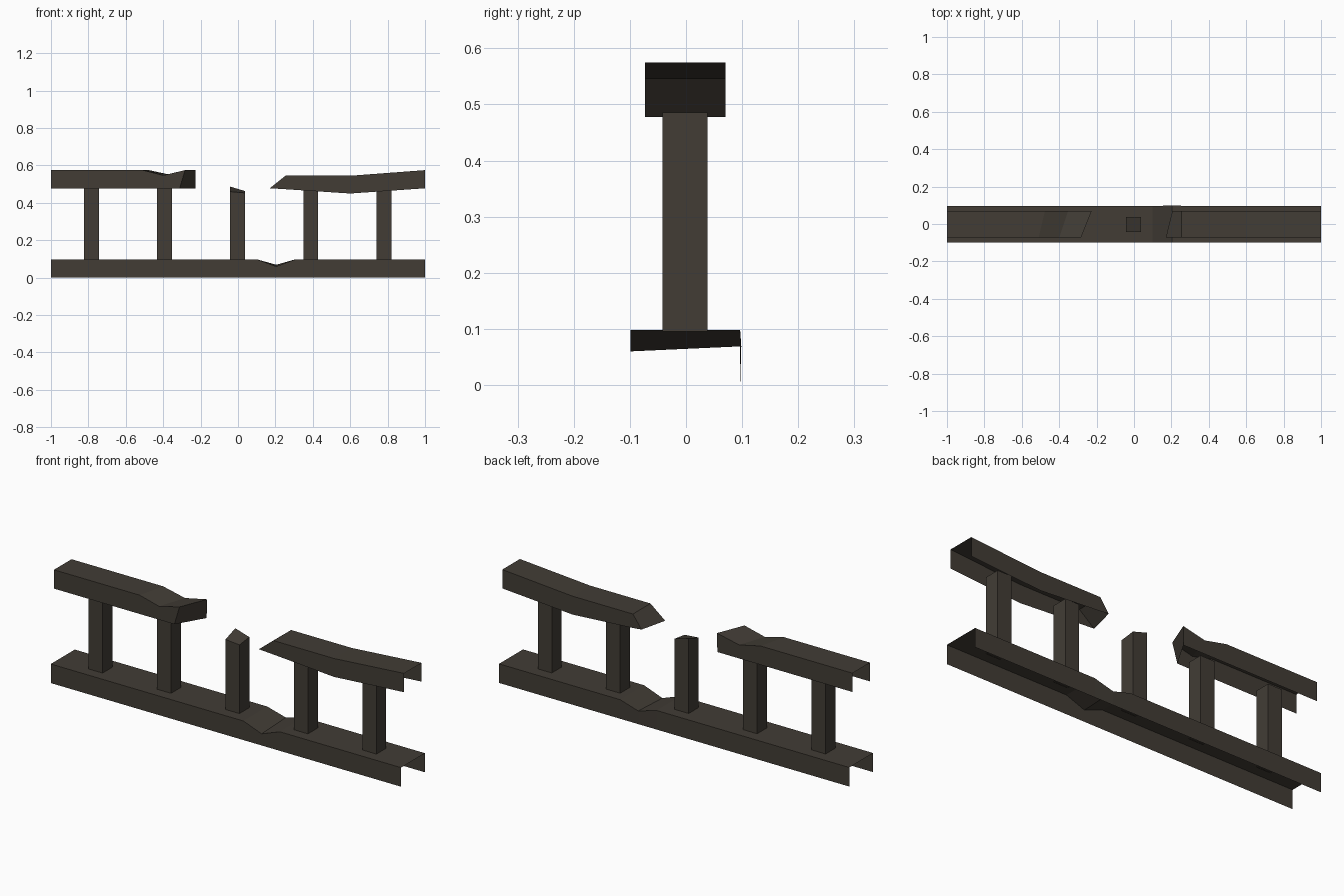
import bpy, bmesh

if "Cube" in bpy.data.objects:
    bpy.data.objects.remove(bpy.data.objects["Cube"])

# One dark weathered metal colour
mat = bpy.data.materials.new("dark_brown_metal")
mat.diffuse_color = (0.054, 0.046, 0.036, 1)
mat.use_nodes = True
mat.node_tree.nodes["Principled BSDF"].inputs["Base Color"].default_value = mat.diffuse_color


def finish(name, bm):
    bmesh.ops.remove_doubles(bm, verts=bm.verts, dist=0.0001)
    bmesh.ops.dissolve_degenerate(bm, edges=bm.edges, dist=0.0001)
    me = bpy.data.meshes.new(name)
    bm.to_mesh(me)
    bm.free()
    me.materials.append(mat)
    ob = bpy.data.objects.new(name, me)
    bpy.context.collection.objects.link(ob)
    return ob


def channel(name, sections, cap_end=False):
    """Thin downward-open channel. Each section, left to right, is
    front bottom, front top, back top, back bottom."""
    bm = bmesh.new()
    rings = [[bm.verts.new(p) for p in s] for s in sections]
    for a, b in zip(rings, rings[1:]):
        for i in range(3):
            bm.faces.new((a[i], b[i], b[i + 1], a[i + 1]))
    if cap_end:
        bm.faces.new(rings[-1])
    return finish(name, bm)


def section(x, y0, y1, z0, z1):
    return [(x, y0, z0), (x, y0, z1), (x, y1, z1), (x, y1, z0)]


# Base channel with a dent in its top
B0, B1, BT = -0.0985, 0.0965, 0.0985
channel("base_rail", [
    section(-1, B0, B1, 0, BT),
    section(0.1, B0, B1, 0, BT),
    [(0.204, B0, 0), (0.204, B0, 0.06), (0.204, 0.0985, 0.069), (0.204, B1, 0)],
    section(0.308, B0, B1, 0, BT),
    section(1, B0, B1, 0, BT)])

# Left half of the top rail, buckled and torn at a slant with a closed end
T0, T1, ZB, ZT = -0.073, 0.07, 0.478, 0.575
channel("top_rail_left", [
    section(-1, T0, T1, ZB, ZT),
    [(-0.51, T0, ZB), (-0.51, T0, ZT), (-0.476, T1, ZT), (-0.476, T1, ZB)],
    [(-0.40, T0, ZB), (-0.40, T0, 0.547), (-0.352, T1, 0.548), (-0.352, T1, ZB)],
    [(-0.312, T0, ZB), (-0.283, T0, ZT), (-0.226, T1, ZT), (-0.228, T1, ZB)],
], cap_end=True)

# Right half of the top rail, sagging, with a wedge-shaped torn end
tip_f, tip_b = (0.17, T0, ZB), (0.205, T1, ZB)
channel("top_rail_right", [
    [tip_f, tip_f, tip_b, tip_b],
    section(0.254, T0, T1, 0.473, 0.545),
    section(0.6, T0, T1, 0.45, 0.545),
    section(1, T0, T1, ZB, ZT)])

# Five square posts, the middle one snapped off at a slant
for k in range(-2, 3):
    bm = bmesh.new()
    bmesh.ops.create_cube(bm, size=1)
    cx = -0.002 + 0.391 * k
    for v in bm.verts:
        left, front, top = v.co.x < 0, v.co.y < 0, v.co.z > 0
        z = 0.486 if top else 0.095
        if top and k == 0:
            z = 0.46 - 0.007 * (not left) if front else (0.487 if left else 0.463)
        v.co = (cx + v.co.x * 0.08, -0.002 + v.co.y * 0.08, z)
    # the posts are open underneath
    low = [f for f in bm.faces if all(v.co.z < 0.1 for v in f.verts)]
    bmesh.ops.delete(bm, geom=low, context='FACES_ONLY')
    finish("broken_post" if k == 0 else "post_%d" % (k + 3), bm)
